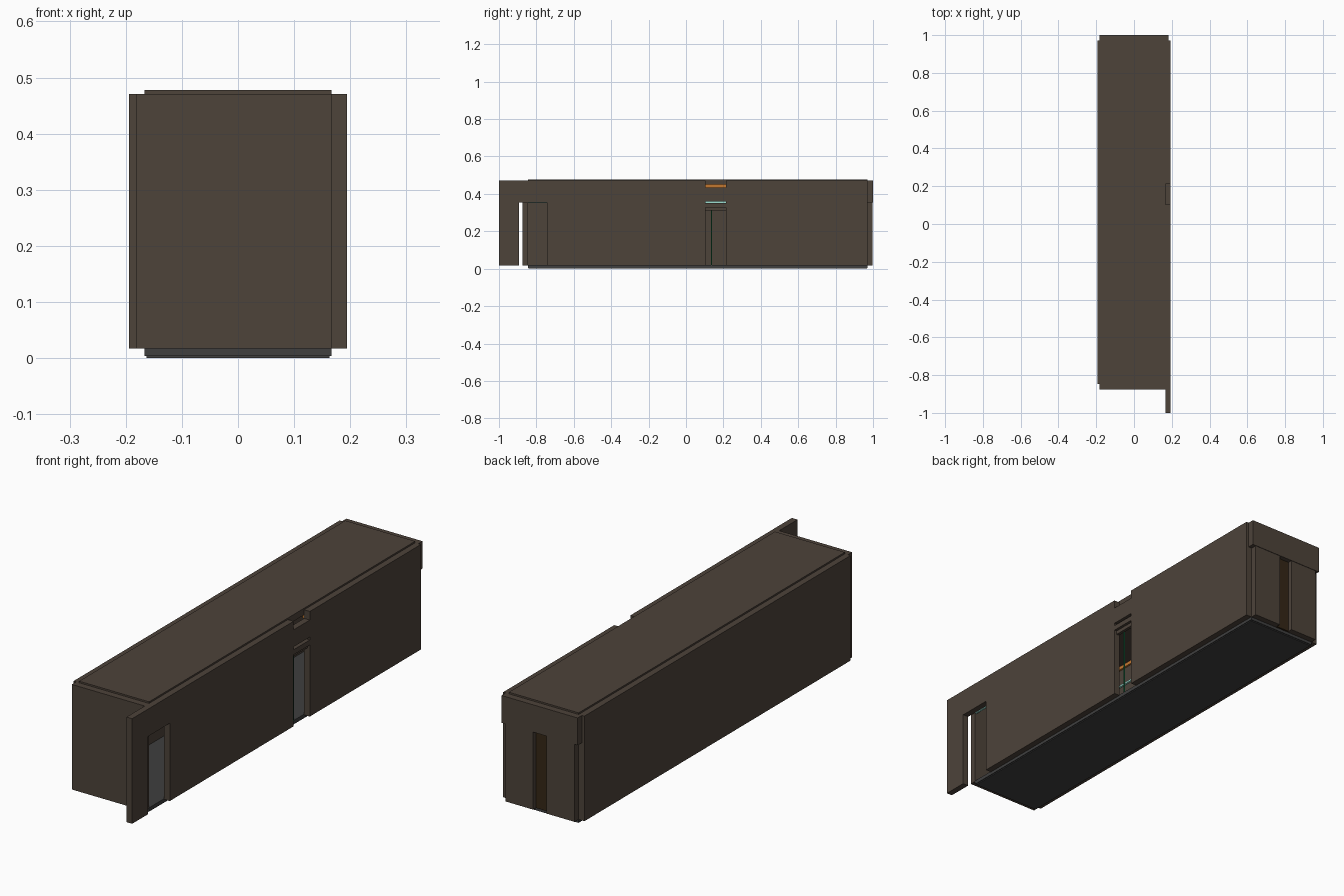
import bpy, bmesh

if "Cube" in bpy.data.objects:
    bpy.data.objects.remove(bpy.data.objects["Cube"])


def material(name, rgb):
    m = bpy.data.materials.new(name)
    m.diffuse_color = (*rgb, 1)
    m.use_nodes = True
    m.node_tree.nodes["Principled BSDF"].inputs["Base Color"].default_value = m.diffuse_color
    return m


WALL = material("wall_brown", (0.075, 0.056, 0.042))
FLOOR = material("floor_grey", (0.05, 0.05, 0.05))
DOOR = material("door_brown", (0.035, 0.02, 0.008))
ORANGE = material("orange_trim", (0.55, 0.19, 0.03))
AQUA = material("aqua_trim", (0.35, 0.75, 0.65))
GREEN = material("green_trim", (0.01, 0.2, 0.07))


def boxes(name, mat, *spans):
    """One object made of boxes, each given as x0, x1, y0, y1, z0, z1."""
    bm = bmesh.new()
    for x0, x1, y0, y1, z0, z1 in spans:
        for v in bmesh.ops.create_cube(bm, size=1)["verts"]:
            v.co = (x1 if v.co.x > 0 else x0,
                    y1 if v.co.y > 0 else y0,
                    z1 if v.co.z > 0 else z0)
    mesh = bpy.data.meshes.new(name)
    bm.to_mesh(mesh)
    bm.free()
    mesh.materials.append(mat)
    ob = bpy.data.objects.new(name, mesh)
    bpy.context.collection.objects.link(ob)
    return ob


def cut(target, *spans):
    """Cut box openings through a wall and apply the result."""
    for s in spans:
        cutter = boxes("opening_cutter", target.data.materials[0], s)
        cutter.hide_render = True
        mod = target.modifiers.new("opening", "BOOLEAN")
        mod.object = cutter
        mod.solver = "EXACT"
        bpy.context.view_layer.objects.active = target
        bpy.ops.object.modifier_apply(modifier=mod.name)
        bpy.data.objects.remove(cutter)


IN, OUT = 0.167, 0.194      # inner and outer faces of the side walls
Z0, Z1 = 0.017, 0.471       # bottom and top of the walls
Y0, Y1 = -0.846, 0.971      # inside length
D0, D1 = 0.103, 0.213       # middle side doorway

# floor and ceiling
boxes("floor", FLOOR, (-IN, IN, Y0, Y1, 0.004, 0.02))
boxes("floor_base", FLOOR, (-IN + .004, IN - .004, Y0 + .004, Y1 - .004, 0, 0.004))
boxes("ceiling", WALL, (-IN, IN, Y0, Y1, 0.449, 0.478))

# side walls; the right one runs on past the front and has two doorways,
# a slit above the middle doorway and a notch in its top edge
boxes("left_wall", WALL, (-OUT, -IN, Y0, Y1, Z0, Z1))
right = boxes("right_wall", WALL, (IN, OUT, -1, Y1, Z0, Z1))
cut(right,
    (0.1, 0.3, -0.893, -0.743, -0.1, 0.353),
    (0.1, 0.3, D0, D1, -0.1, 0.326),
    (0.1, 0.3, D0, D1, 0.348, 0.36),
    (0.1, 0.3, D0, D1, 0.434, 0.6))

# end walls; the back one is narrower below its head band
boxes("front_wall", WALL, (-0.182, IN, -0.875, Y0, Z0, Z1))
boxes("back_wall", WALL,
      (-0.182, 0.182, Y1, 1.0, 0.353, Z1),
      (-0.165, -0.032, Y1, 0.998, Z0, 0.353),
      (0.032, 0.165, Y1, 0.998, Z0, 0.353))
boxes("back_door", DOOR, (-0.032, 0.032, Y1, 0.979, Z0, 0.353))

# middle doorway fittings
boxes("doorway_lintel", WALL, (0.169, 0.182, D0, D1, 0.31, 0.326))
boxes("doorway_green_strip", GREEN, (0.166, 0.17, 0.133, 0.139, 0.02, 0.312))

# long trim strips along the inside of both walls, broken at the doorways
for name, mat, z0, z1 in (("orange_cornice", ORANGE, 0.434, 0.449),
                          ("aqua_light_strip", AQUA, 0.35, 0.358)):
    boxes(name, mat,
          (-IN, -IN + 0.008, Y0, Y1, z0, z1),
          (IN - 0.008, IN, Y0, D0, z0, z1),
          (IN - 0.008, IN, D1, Y1, z0, z1))
